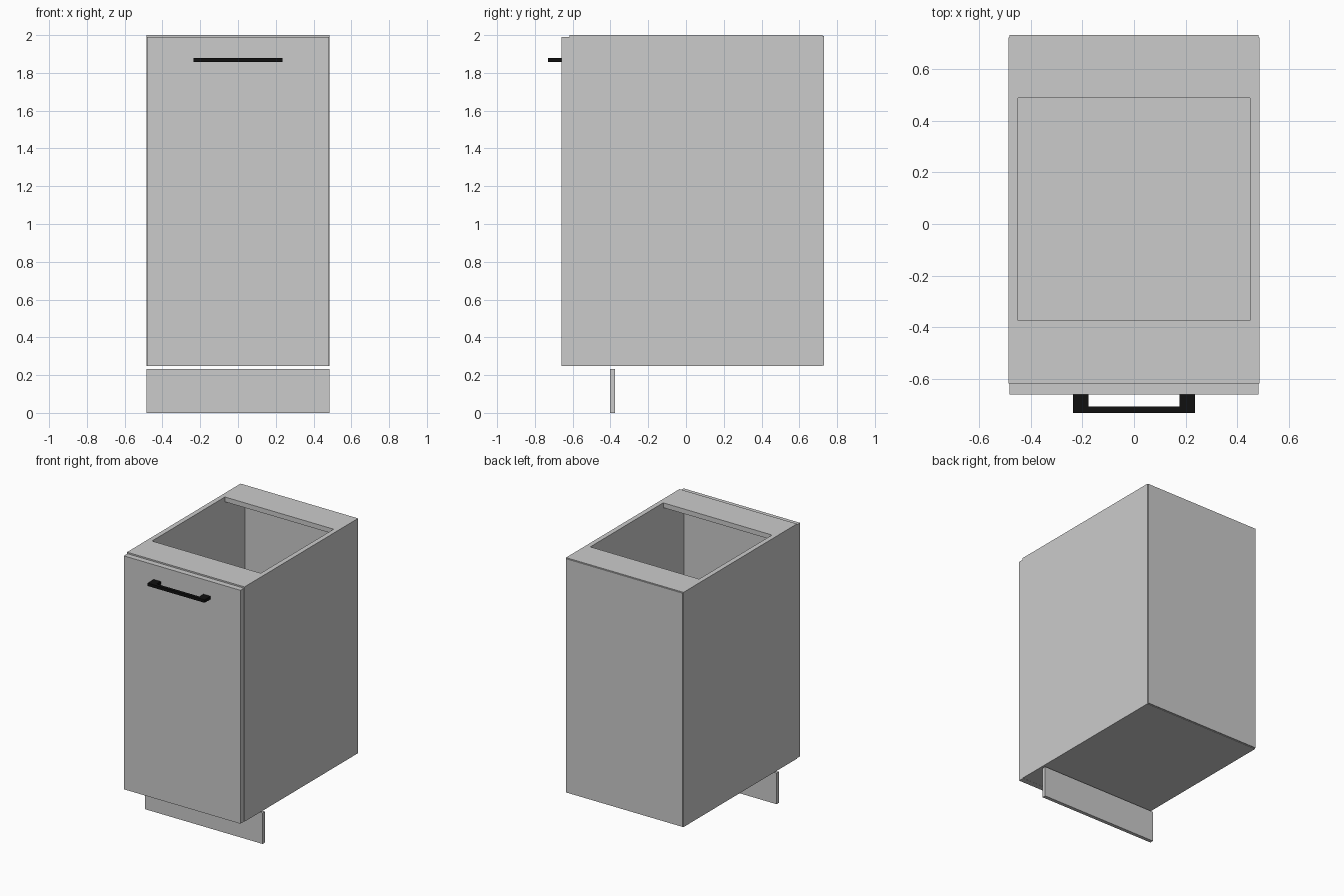
import bpy, bmesh

if "Cube" in bpy.data.objects:
    bpy.data.objects.remove(bpy.data.objects["Cube"])


def box(name, x0, x1, y0, y1, z0, z1):
    bm = bmesh.new()
    bmesh.ops.create_cube(bm, size=1)
    for v in bm.verts:
        v.co = (x0 if v.co.x < 0 else x1,
                y0 if v.co.y < 0 else y1,
                z0 if v.co.z < 0 else z1)
    return finish(name, bm)


def finish(name, bm):
    bmesh.ops.recalc_face_normals(bm, faces=bm.faces)
    me = bpy.data.meshes.new(name)
    bm.to_mesh(me)
    bm.free()
    ob = bpy.data.objects.new(name, me)
    bpy.context.collection.objects.link(ob)
    return ob


W, T = 0.485, 0.036           # half width, board thickness
FRONT, BACK = -0.616, 0.722   # carcass depth
BOT, TOP = 0.248, 2.0
IN = W - T

# Carcass: two sides, a floor and two top rails
box("side_left", -W, -IN, FRONT, BACK, BOT, TOP)
box("side_right", IN, W, FRONT, BACK, BOT, TOP)
box("floor_panel", -IN, IN, FRONT, BACK, BOT, BOT + T)
box("front_rail", -IN, IN, FRONT, -0.373, TOP - T, TOP)
box("back_rail", -IN, IN, 0.487, BACK, TOP - T, TOP)

# Thin back panel, slightly inset from the carcass outline
box("back_panel", -W + 0.004, W - 0.004, BACK, 0.73, BOT + 0.004, TOP - 0.004)

# Door and plinth
box("door", -0.481, 0.481, -0.659, FRONT - 0.001, BOT, 1.99)
box("plinth", -W, W, -0.402, -0.375, 0, 0.232)

# U-shaped handle: flat profile extruded upwards
half = [(0.235, -0.659), (0.235, -0.73), ]
inner = [(0.176, -0.706), (0.176, -0.659)]
profile = (half + [(-x, y) for x, y in reversed(half)]
           + [(-x, y) for x, y in reversed(inner)] + inner)
bm = bmesh.new()
face = bm.faces.new([bm.verts.new((x, y, 1.858)) for x, y in profile])
ext = bmesh.ops.extrude_face_region(bm, geom=[face])
bmesh.ops.translate(bm, vec=(0, 0, 0.022),
                    verts=[g for g in ext["geom"] if isinstance(g, bmesh.types.BMVert)])
handle = finish("handle", bm)

black = bpy.data.materials.new("black_metal")
black.diffuse_color = (0.005, 0.005, 0.005, 1)
black.use_nodes = True
black.node_tree.nodes["Principled BSDF"].inputs["Base Color"].default_value = black.diffuse_color
handle.data.materials.append(black)
